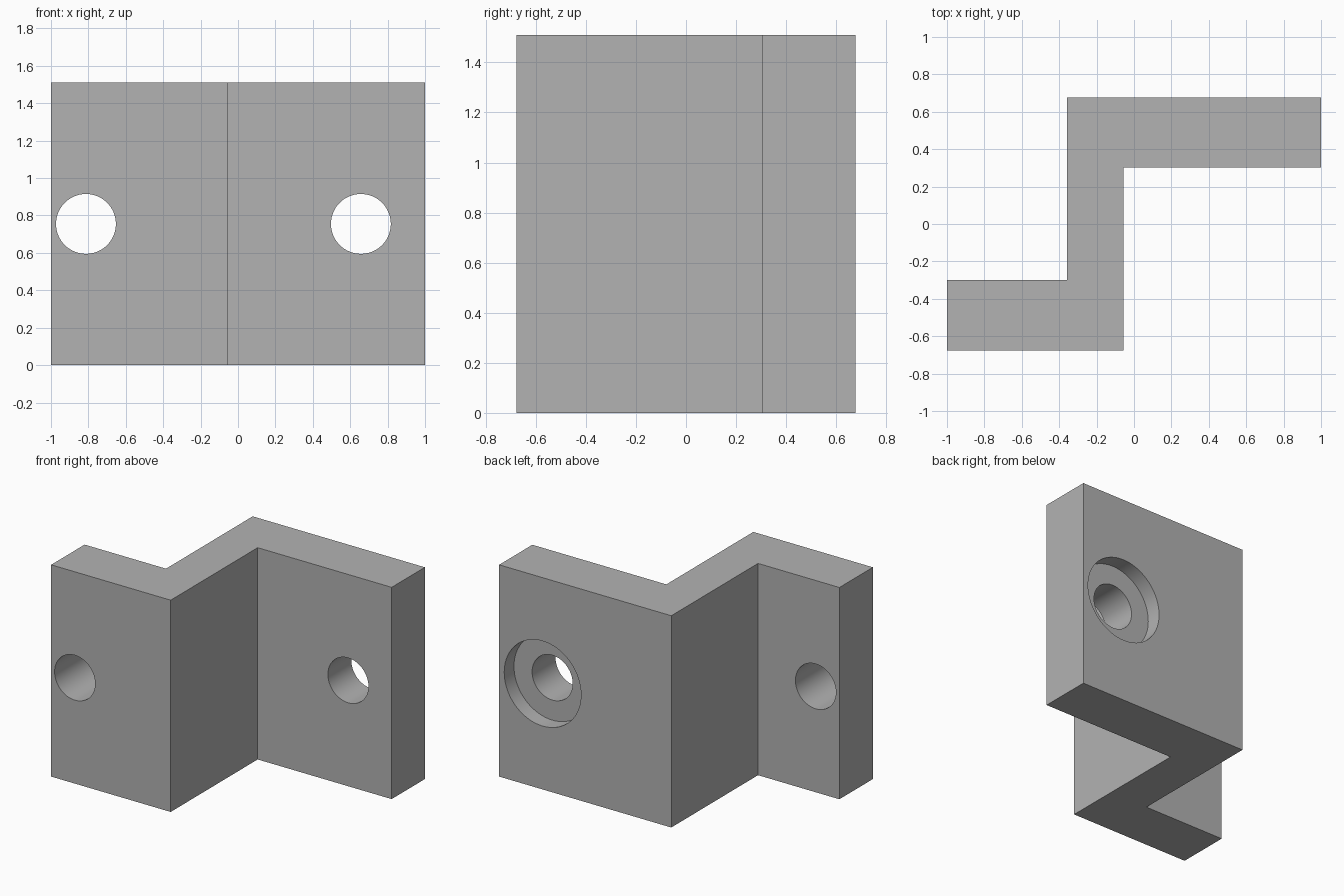
import bpy
import bmesh
from math import radians

cube = bpy.data.objects.get("Cube")
if cube:
    bpy.data.objects.remove(cube, do_unlink=True)

HEIGHT = 1.51
BACK = 0.677

grey = bpy.data.materials.new("mid grey")
grey.use_nodes = True
grey.diffuse_color = (0.448, 0.448, 0.448, 1)
grey.node_tree.nodes["Principled BSDF"].inputs["Base Color"].default_value = grey.diffuse_color


def add_object(name, bm):
    bmesh.ops.recalc_face_normals(bm, faces=bm.faces)
    mesh = bpy.data.meshes.new(name)
    bm.to_mesh(mesh)
    bm.free()
    mesh.materials.append(grey)
    obj = bpy.data.objects.new(name, mesh)
    bpy.context.collection.objects.link(obj)
    return obj


# Z-shaped bracket: plan profile extruded upwards
profile = [(-1, -BACK), (-0.057, -BACK), (-0.057, 0.303), (1, 0.303),
           (1, BACK), (-0.358, BACK), (-0.358, -0.3), (-1, -0.3)]
bm = bmesh.new()
base = bm.faces.new([bm.verts.new((x, y, 0)) for x, y in profile])
top = bmesh.ops.extrude_face_region(bm, geom=[base])["geom"]
bmesh.ops.translate(bm, vec=(0, 0, HEIGHT),
                    verts=[v for v in top if isinstance(v, bmesh.types.BMVert)])
bracket = add_object("bracket", bm)

# Bolt holes and the counterbore in the back: name, x, y, radius, depth
cutters = []
for name, x, y, radius, depth in [
        ("right_hole_cutter", -0.813, -0.49, 0.16, 0.6),
        ("left_hole_cutter", 0.657, 0.49, 0.16, 0.6),
        ("counterbore_cutter", 0.657, BACK, 0.303, 0.22)]:
    bm = bmesh.new()
    bmesh.ops.create_cone(bm, cap_ends=True, segments=80,
                          radius1=radius, radius2=radius, depth=depth)
    cutter = add_object(name, bm)
    cutter.location = (x, y, HEIGHT / 2)
    cutter.rotation_euler.x = radians(90)
    cutter.hide_render = True
    cutters.append(cutter)
    cut = bracket.modifiers.new(name, "BOOLEAN")
    cut.operation = "DIFFERENCE"
    cut.solver = "EXACT"
    cut.object = cutter

# Apply the cuts, drop the cutters, smooth the bores
bpy.ops.object.select_all(action="DESELECT")
bracket.select_set(True)
bpy.context.view_layer.objects.active = bracket
for cutter in cutters:
    bpy.ops.object.modifier_apply(modifier=cutter.name)
for cutter in cutters:
    bpy.data.objects.remove(cutter, do_unlink=True)
bpy.ops.object.shade_smooth_by_angle(angle=radians(30))
